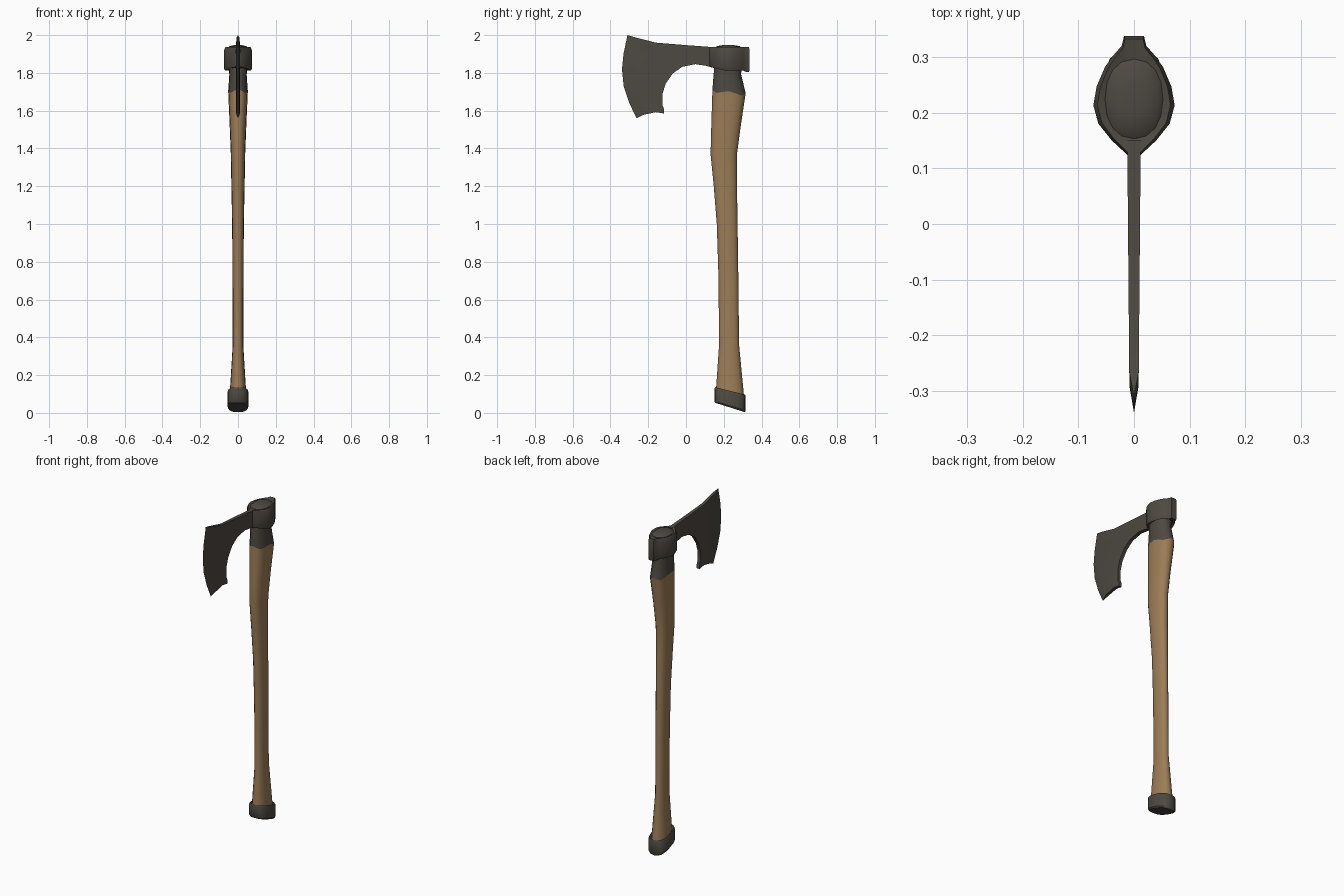
import bpy, bmesh, math

if "Cube" in bpy.data.objects:
    bpy.data.objects.remove(bpy.data.objects["Cube"])

def material(name, rgb):
    m = bpy.data.materials.new(name)
    m.diffuse_color = (*rgb, 1)
    m.use_nodes = True
    m.node_tree.nodes["Principled BSDF"].inputs["Base Color"].default_value = m.diffuse_color
    return m

WOOD = material("warm wood", (0.335, 0.207, 0.096))
IRON = material("dark iron", (0.074, 0.065, 0.053))
SIDES = 16

def finish(name, bm, mat, angle=35):
    bmesh.ops.recalc_face_normals(bm, faces=bm.faces)
    me = bpy.data.meshes.new(name)
    bm.to_mesh(me)
    bm.free()
    me.materials.append(mat)
    ob = bpy.data.objects.new(name, me)
    bpy.context.collection.objects.link(ob)
    bpy.ops.object.select_all(action='DESELECT')
    ob.select_set(True)
    bpy.context.view_layer.objects.active = ob
    bpy.ops.object.shade_smooth_by_angle(angle=math.radians(angle))
    return ob

def ring(y0, y1, hw, z0, z1=None, zig=0.0, power=0.9):
    """Oval cross-section from y0 to y1, tilted from z0 to z1."""
    z1 = z0 if z1 is None else z1
    pts = []
    for i in range(SIDES):
        a = 2 * math.pi * i / SIDES
        c, s = math.cos(a), math.sin(a)
        c = math.copysign(abs(c) ** power, c)
        s = math.copysign(abs(s) ** power, s)
        t = (s + 1) / 2
        pts.append((hw * c, y0 + (y1 - y0) * t,
                    z0 + (z1 - z0) * t + zig * math.cos(4 * a)))
    return pts

def loft(name, rings, mat, closed=False, angle=35):
    bm = bmesh.new()
    loops = [[bm.verts.new(p) for p in r] for r in rings]
    n = len(loops[0])
    pairs = list(zip(loops, loops[1:]))
    if closed:
        pairs.append((loops[-1], loops[0]))
    for a, b in pairs:
        for i in range(n):
            j = (i + 1) % n
            bm.faces.new((a[i], a[j], b[j], b[i]))
    if not closed:
        bm.faces.new(loops[0])
        bm.faces.new(loops[-1])
    return finish(name, bm, mat, angle)

# Wooden shaft, with a gentle bend below the head
seam = ring(0.14, 0.316, 0.052, 1.705, 1.685, 0.008)
loft("shaft", [
    ring(0.158, 0.308, 0.044, 0.11, 0.08),
    ring(0.175, 0.281, 0.028, 0.36),
    ring(0.172, 0.277, 0.029, 0.72),
    ring(0.163, 0.273, 0.031, 1.0),
    ring(0.147, 0.270, 0.035, 1.2),
    ring(0.130, 0.270, 0.038, 1.37),
    ring(0.134, 0.290, 0.044, 1.52),
    seam], WOOD)

# Dark neck that runs up through the eye and ends in a low dome
loft("neck", [
    seam,
    ring(0.146, 0.292, 0.046, 1.79),
    ring(0.152, 0.295, 0.052, 1.86),
    ring(0.153, 0.296, 0.052, 1.934),
    ring(0.165, 0.284, 0.043, 1.942),
    ring(0.195, 0.254, 0.021, 1.947)], IRON)

# Slanted end cap
loft("end_cap", [
    ring(0.165, 0.300, 0.045, 0.125, 0.088),
    ring(0.154, 0.312, 0.052, 0.136, 0.097, power=0.75),
    ring(0.150, 0.316, 0.056, 0.128, 0.089, power=0.75),
    ring(0.150, 0.316, 0.056, 0.062, 0.012, power=0.75),
    ring(0.156, 0.311, 0.050, 0.053, 0.004, power=0.75)], IRON)

# Eye of the head: half outline from the blade root to the rear lug
half = [(0.012, 0.124), (0.040, 0.150), (0.064, 0.180), (0.073, 0.213),
        (0.067, 0.247), (0.052, 0.282), (0.036, 0.304), (0.022, 0.320),
        (0.018, 0.337)]
outline = half + [(-x, y) for x, y in reversed(half)]

def eye_ring(z, scale, dip=0.0):
    pts = []
    for x, y in outline:
        lift = dip * max(0, (0.2 - y) / 0.08)
        if y > 0.31:
            lift -= dip * 0.3
        pts.append((x * scale, 0.22 + (y - 0.22) * (1 + (scale - 1) * 0.4), z + lift))
    return pts

def eye_hole(z):
    pts = []
    for x, y in outline:
        a = math.atan2((y - 0.224) / 0.1, x / 0.073)
        pts.append((0.047 * math.cos(a), 0.224 + 0.066 * math.sin(a), z))
    return pts

loft("head_eye", [
    eye_hole(1.825), eye_ring(1.812, 0.93, 0.022), eye_ring(1.822, 1.0, 0.02),
    eye_ring(1.922, 1.0), eye_ring(1.937, 0.9), eye_hole(1.931)],
    IRON, closed=True, angle=40)

# Bearded blade: body outline from the heel round to the top front corner
body = [(-0.225, 1.578), (-0.160, 1.592), (-0.116, 1.585), (-0.116, 1.607),
        (-0.125, 1.630), (-0.124, 1.690), (-0.108, 1.742), (-0.070, 1.797),
        (-0.020, 1.832), (0.050, 1.846), (0.105, 1.838), (0.150, 1.825),
        (0.150, 1.936), (0.000, 1.947), (-0.160, 1.960), (-0.265, 1.987)]
inner = [(-0.285, 1.900), (-0.290, 1.820), (-0.280, 1.730), (-0.255, 1.645)]
edge = [(-0.310, 2.000), (-0.331, 1.900), (-0.339, 1.820), (-0.330, 1.730),
        (-0.300, 1.640), (-0.262, 1.560)]

def thickness(y):
    return 0.0108 + 0.0085 * y

bm = bmesh.new()
tip = [bm.verts.new((0, y, z)) for y, z in edge]
sides = []
for s in (1, -1):
    vs = [bm.verts.new((s * thickness(y), y, z)) for y, z in body + inner]
    bm.faces.new(vs)
    bevel = vs[len(body) - 1:] + [vs[0]]
    for i in range(len(edge) - 1):
        bm.faces.new((bevel[i], bevel[i + 1], tip[i + 1], tip[i]))
    sides.append(vs)
a, b = sides
for i in range(len(body) - 1):
    bm.faces.new((a[i], a[i + 1], b[i + 1], b[i]))
last = len(body) - 1
bm.faces.new((a[last], b[last], tip[0]))
bm.faces.new((a[0], b[0], tip[-1]))
finish("blade", bm, IRON, 30)
